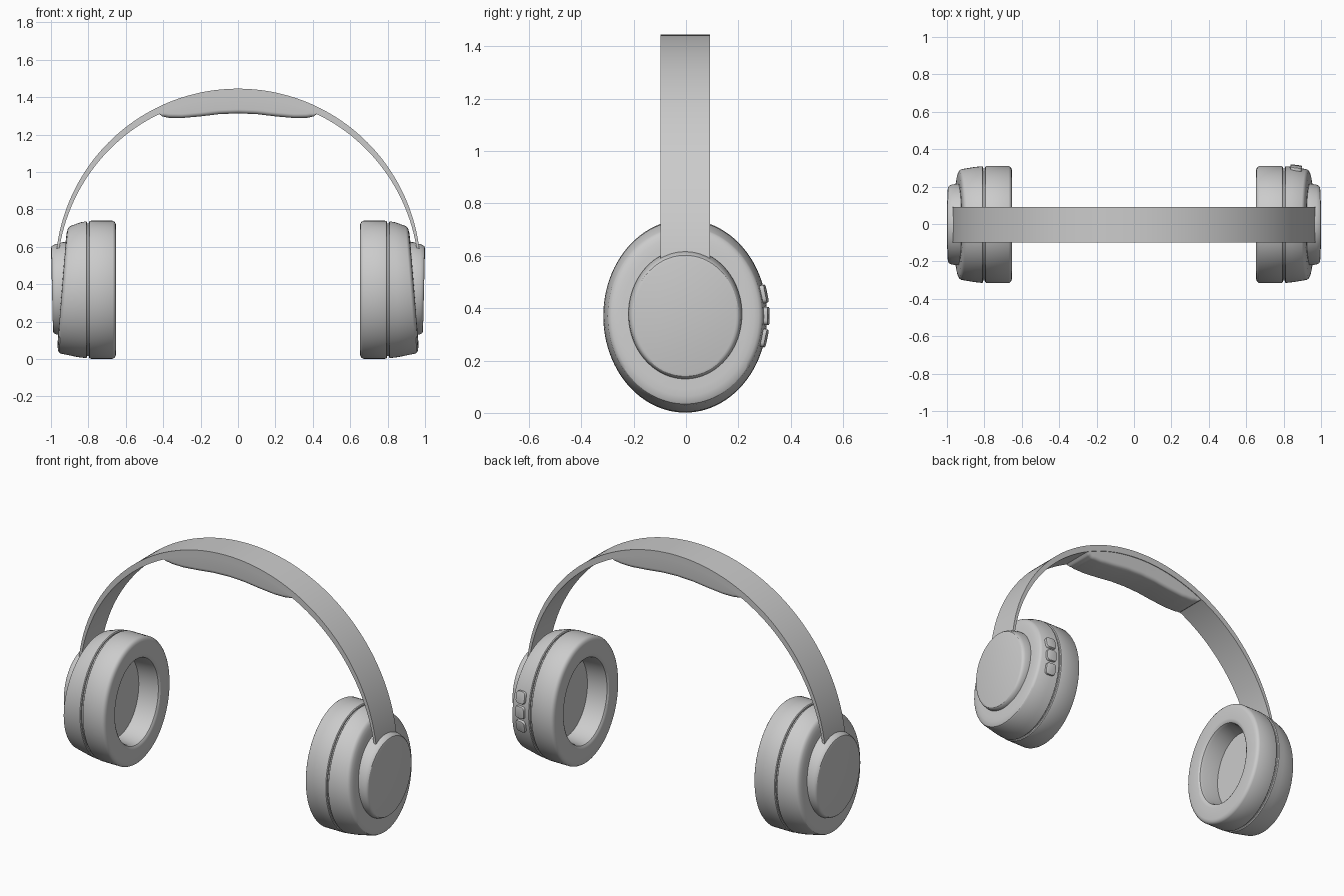
import bpy, bmesh, math
from mathutils import Matrix, Vector

if "Cube" in bpy.data.objects:
    bpy.data.objects.remove(bpy.data.objects["Cube"])

YC, ZC, SEG = -0.003, 0.37, 96


def finish(bm, name, angle=30):
    bmesh.ops.recalc_face_normals(bm, faces=bm.faces)
    me = bpy.data.meshes.new(name)
    bm.to_mesh(me)
    bm.free()
    ob = bpy.data.objects.new(name, me)
    bpy.context.collection.objects.link(ob)
    bpy.ops.object.select_all(action='DESELECT')
    ob.select_set(True)
    bpy.context.view_layer.objects.active = ob
    bpy.ops.object.shade_smooth_by_angle(angle=math.radians(angle))
    return ob


def loft(name, sections, angle=30):
    """Skin closed cross-sections and cap both ends."""
    bm = bmesh.new()
    rows = [[bm.verts.new(p) for p in s] for s in sections]
    n = len(rows[0])
    for a, b in zip(rows, rows[1:]):
        for i in range(n):
            j = (i + 1) % n
            bm.faces.new((a[i], a[j], b[j], b[i]))
    bm.faces.new(rows[0])
    bm.faces.new(rows[-1])
    return finish(bm, name, angle)


def ellipse(side, x, ry, rz, slope=0.0, cz=ZC):
    """Upright ellipse at distance x; slope leans it with height."""
    pts = []
    for i in range(SEG):
        t = 2 * math.pi * i / SEG
        dz = rz * math.sin(t)
        pts.append((side * (x + slope * dz), YC + ry * math.cos(t), cz + dz))
    return pts


# Ear cups: (x, y radius, z radius, lean, centre z)
CUSHION = [(.78, .192, .238), (.675, .198, .246), (.66, .203, .252), (.653, .213, .263),
           (.652, .225, .275), (.652, .288, .344), (.655, .300, .356), (.661, .308, .364),
           (.670, .313, .369), (.785, .313, .369), (.793, .311, .367), (.797, .306, .362),
           (.797, .290, .345)]
NECK = [(.78, .300, .355), (.82, .300, .355)]
SHELL = [(.807, .290, .345), (.807, .307, .361), (.811, .312, .366), (.85, .308, .360, -.02),
         (.922, .296, .341, -.078), (.930, .291, .336, -.08), (.936, .281, .325, -.08),
         (.940, .264, .306, -.08), (.942, .240, .280, -.08)]
DISC = [(.93, .217, .248, -.08, .377), (.952, .217, .247, -.06, .377),
        (.976, .213, .240, 0, .373), (.986, .209, .236, .015, .372),
        (.992, .203, .231, .022, .371), (.9945, .194, .222, .024, .37)]

for side, label in ((1, "right"), (-1, "left")):
    for part, rings in (("ear_cushion", CUSHION), ("cup_neck", NECK),
                        ("cup_shell", SHELL), ("outer_disc", DISC)):
        loft(f"{label}_{part}", [ellipse(side, *r) for r in rings])

# Headband: two offset arcs give a strip that thins toward the ends
sections = []
for i in range(97):
    t = -1.507 + 3.014 * i / 96
    s, c = math.sin(t), math.cos(t)
    xo, zo = .977 * s, .468 + .977 * c
    xi, zi = .967 * s, .439 + .967 * c
    sections.append([(xo, YC - .095, zo), (xo, YC + .095, zo),
                     (xi, YC + .095, zi), (xi, YC - .095, zi)])
loft("headband", sections)

# Head pad under the band, with a wavy underside and rounded lower edges
KNOTS = [(0, 1.313), (.1, 1.309), (.2, 1.297), (.3, 1.288), (.37, 1.289), (.405, 1.297), (.423, 1.311)]


def underside(x):
    x = abs(x)
    for (x0, z0), (x1, z1) in zip(KNOTS, KNOTS[1:]):
        if x <= x1:
            f = (x - x0) / (x1 - x0)
            return z0 + (z1 - z0) * f
    return KNOTS[-1][1]


sections = []
for i in range(65):
    x = .423 * math.sin(math.pi * (i / 64 - .5))
    top = .439 + math.sqrt(.967 ** 2 - x * x) + .004
    low = min(underside(x), top - .004)
    r = min(.022, (top - low) * .6)
    sec = [(x, YC + .091, top), (x, YC - .091, top)]
    for sgn in (-1, 1):
        arc = [(x, YC + sgn * (.091 - r + r * math.cos(a)), low + r - r * math.sin(a))
               for a in (k * math.pi / 12 for k in range(7))]
        sec += arc if sgn < 0 else arc[::-1]
    sections.append(sec)
loft("head_pad", sections, 40)

# Three control buttons on the back of the right cup
for name, dz in (("volume_up_button", .083), ("play_button", 0), ("volume_down_button", -.083)):
    ry, rz = .304, .354
    y = ry * math.sqrt(1 - (dz / rz) ** 2)
    tilt = math.atan2(dz / rz ** 2, y / ry ** 2)
    bm = bmesh.new()
    bmesh.ops.create_cube(bm, size=1)
    bmesh.ops.scale(bm, vec=(.062, .03, .07), verts=bm.verts)
    upright = [e for e in bm.edges
               if abs((e.verts[0].co - e.verts[1].co).y) > .01]
    bmesh.ops.bevel(bm, geom=upright, offset=.018, segments=5, affect='EDGES', profile=.5)
    rim = [e for e in bm.edges if all(v.co.y > .014 for v in e.verts)]
    bmesh.ops.bevel(bm, geom=rim, offset=.004, segments=2, affect='EDGES', profile=.5)
    place = (Matrix.Translation(Vector((.866, YC + y, ZC + dz)))
             @ Matrix.Rotation(tilt, 4, 'X') @ Matrix.Rotation(-.13, 4, 'Z'))
    bmesh.ops.transform(bm, matrix=place, verts=bm.verts)
    finish(bm, name)
